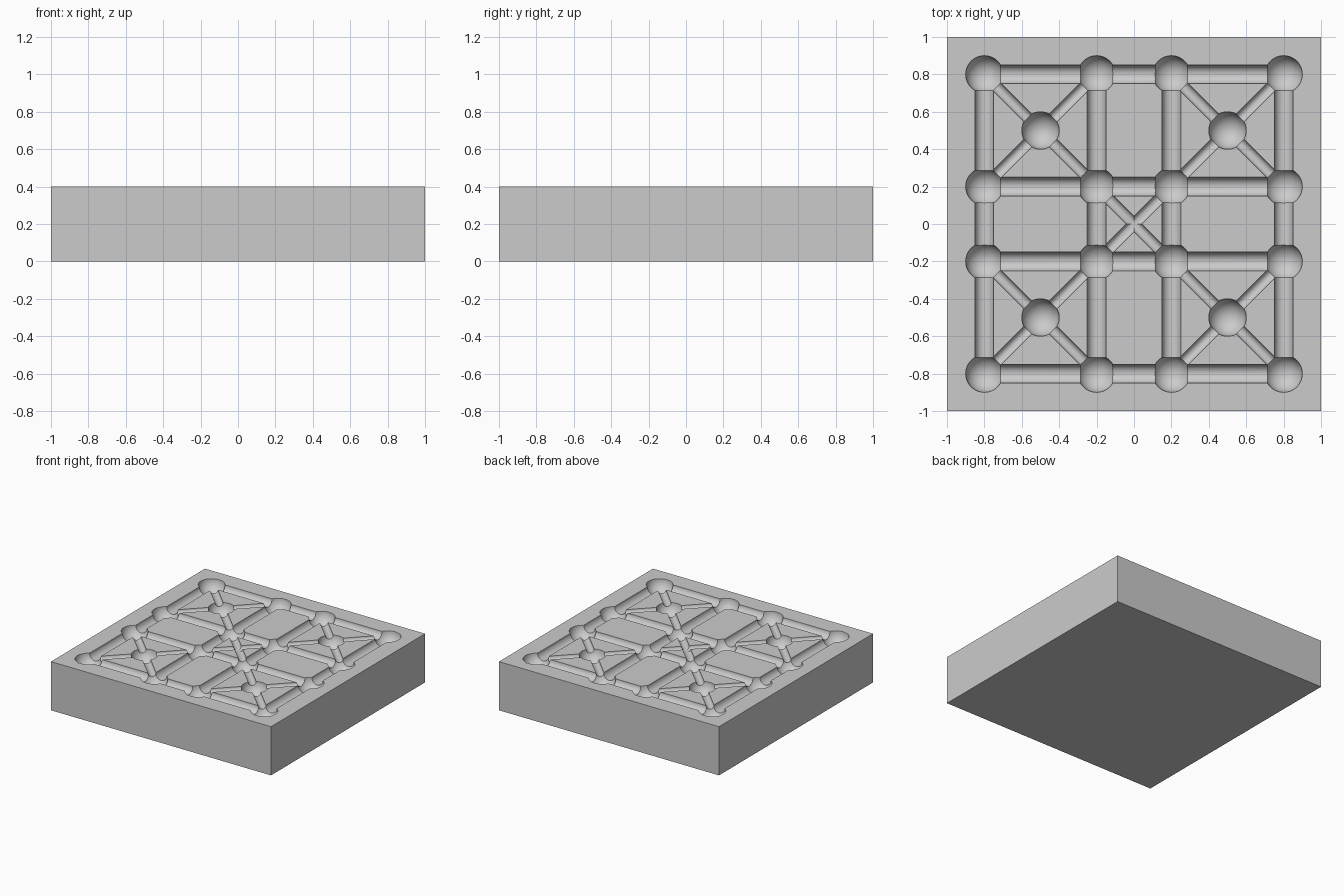
import bpy, math
from mathutils import Vector

if "Cube" in bpy.data.objects:
    bpy.data.objects.remove(bpy.data.objects["Cube"])

TOP = 0.4
GRID = (-0.8, -0.2, 0.2, 0.8)

mat = bpy.data.materials.new("plain_grey")
mat.diffuse_color = (0.6, 0.6, 0.6, 1)
mat.use_nodes = True
mat.node_tree.nodes["Principled BSDF"].inputs["Base Color"].default_value = mat.diffuse_color

# solid slab
bpy.ops.mesh.primitive_cube_add(size=1, location=(0, 0, TOP / 2))
slab = bpy.context.object
slab.name = "carved_slab"
slab.scale = (2, 2, TOP)
bpy.ops.object.transform_apply(location=True, rotation=True, scale=True)
slab.data.materials.append(mat)
cutters = []


def dimple(x, y, r=0.1):
    bpy.ops.mesh.primitive_uv_sphere_add(segments=48, ring_count=24, radius=r, location=(x, y, TOP))
    cutters.append(bpy.context.object)


def groove(a, b, r):
    a, b = Vector((*a, TOP)), Vector((*b, TOP))
    bpy.ops.mesh.primitive_cylinder_add(vertices=48, radius=r, depth=(b - a).length, location=(a + b) / 2)
    ob = bpy.context.object
    ob.rotation_euler = (b - a).to_track_quat('Z', 'Y').to_euler()
    cutters.append(ob)


# straight grooves and diagonal grooves
for g in GRID:
    groove((-0.8, g), (0.8, g), 0.05)
    groove((g, -0.8), (g, 0.8), 0.05)
for s in (-1, 1):
    groove((-0.8, -0.8 * s), (0.8, 0.8 * s), 0.03)
    for t in (-1, 1):
        groove((0.2 * s, 0.8 * t), (0.8 * s, 0.2 * t), 0.03)
        dimple(0.5 * s, 0.5 * t)
# hemispherical dimples at the crossings
for x in GRID:
    for y in GRID:
        dimple(x, y)

# carve everything out of the slab
for c in cutters:
    m = slab.modifiers.new("carve", 'BOOLEAN')
    m.operation = 'DIFFERENCE'
    m.solver = 'MANIFOLD'
    m.object = c
bpy.context.view_layer.update()
mesh = bpy.data.meshes.new_from_object(slab.evaluated_get(bpy.context.evaluated_depsgraph_get()))
slab.modifiers.clear()
slab.data = mesh
mesh.materials.clear()
mesh.materials.append(mat)
for p in mesh.polygons:
    p.material_index = 0
for c in cutters:
    bpy.data.objects.remove(c)

bpy.ops.object.select_all(action='DESELECT')
slab.select_set(True)
bpy.context.view_layer.objects.active = slab
bpy.ops.object.shade_smooth_by_angle(angle=math.radians(30))
